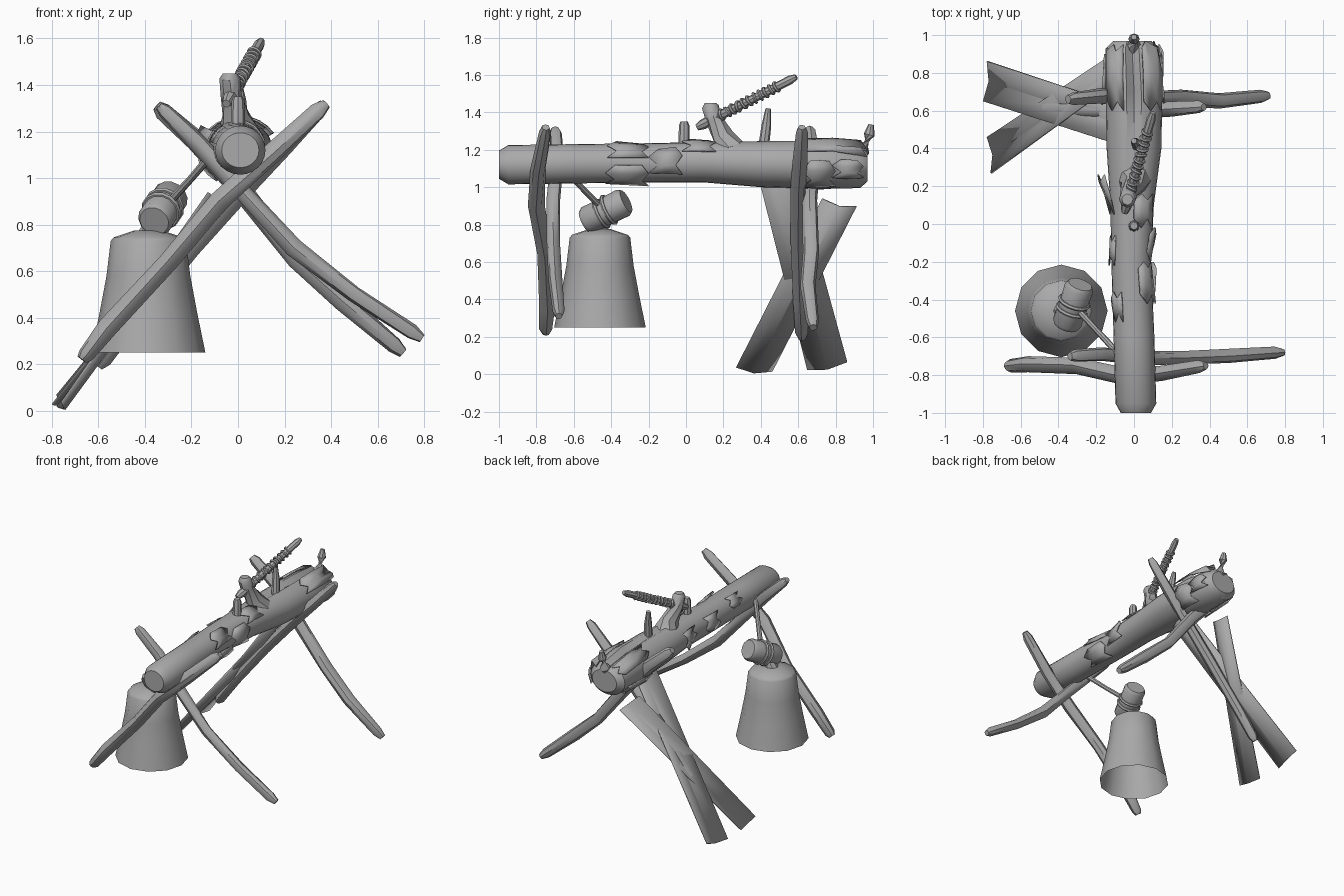
import bpy, bmesh, math, random
from mathutils import Vector

random.seed(4)
cube = bpy.data.objects.get("Cube")
if cube:
    bpy.data.objects.remove(cube, do_unlink=True)

GREY = (0.4, 0.4, 0.4, 1)
mat = bpy.data.materials.new("plain grey")
mat.use_nodes = True
mat.diffuse_color = GREY
mat.node_tree.nodes["Principled BSDF"].inputs["Base Color"].default_value = GREY


def finish(name, bm, angle=40, recalc=True):
    if recalc:
        bmesh.ops.recalc_face_normals(bm, faces=bm.faces)
    mesh = bpy.data.meshes.new(name)
    bm.to_mesh(mesh)
    bm.free()
    mesh.materials.append(mat)
    ob = bpy.data.objects.new(name, mesh)
    bpy.context.collection.objects.link(ob)
    bpy.ops.object.select_all(action='DESELECT')
    ob.select_set(True)
    bpy.context.view_layer.objects.active = ob
    bpy.ops.object.shade_smooth_by_angle(angle=math.radians(angle))
    return ob


def bridge(bm, rings, cap_start=True, cap_end=True):
    n = len(rings[0])
    for a, b in zip(rings, rings[1:]):
        for i in range(n):
            bm.faces.new((a[i], a[(i + 1) % n], b[(i + 1) % n], b[i]))
    if cap_start:
        bm.faces.new(rings[0][::-1])
    if cap_end:
        bm.faces.new(rings[-1])


def tube(name, pts, radii, sides=8, wobble=0.0):
    """Round bar through points, one radius per point."""
    pts = [Vector(p) for p in pts]
    bm = bmesh.new()
    rings = []
    for i, p in enumerate(pts):
        d = (pts[min(i + 1, len(pts) - 1)] - pts[max(i - 1, 0)]).normalized()
        ref = Vector((0, 0, 1)) if abs(d.z) < 0.9 else Vector((0, 1, 0))
        u = d.cross(ref).normalized()
        v = d.cross(u)
        ring = []
        for k in range(sides):
            t = math.tau * k / sides
            r = radii[i] * (1 + random.uniform(-wobble, wobble))
            ring.append(bm.verts.new(p + r * (math.cos(t) * u + math.sin(t) * v)))
        rings.append(ring)
    bridge(bm, rings)
    return finish(name, bm)


def stick(name, ends, r=0.04):
    """Crooked branch with narrowed tips; ends lists its bend points."""
    a, b = Vector(ends[0]), Vector(ends[1])
    y, z = Vector(ends[-2]), Vector(ends[-1])
    pts = [a, a.lerp(b, 0.15)] + [Vector(p) for p in ends[1:-1]] + [z.lerp(y, 0.15), z]
    radii = [r * 0.55, r * 0.85] + [r] * (len(ends) - 2) + [r * 0.85, r * 0.5]
    return tube(name, pts, radii, wobble=0.1)


# Log: stations of (y, centre x, centre z, half width, half height)
LOG = [(-1, .01, 1.12, .08, .075), (-.95, .01, 1.12, .108, .105), (-.6, .0, 1.125, .108, .105),
       (-.2, -.015, 1.13, .105, .105), (.1, -.01, 1.135, .115, .11), (.4, 0, 1.125, .145, .125),
       (.7, 0, 1.12, .15, .13), (.93, -.01, 1.11, .14, .115), (.97, -.01, 1.11, .1, .08)]


def log_point(y, t, scale=1.0):
    for a, b in zip(LOG, LOG[1:]):
        if y <= b[0] or b is LOG[-1]:
            f = min(max((y - a[0]) / (b[0] - a[0]), 0), 1)
            x, z, w, h = (a[i] + (b[i] - a[i]) * f for i in range(1, 5))
            return Vector((x + scale * w * math.cos(t), y, z + scale * h * math.sin(t)))


bm = bmesh.new()
rings = []
SIDES = 24
for s in LOG:
    ring = []
    for k in range(SIDES):
        # a split along the top deepens toward the rear
        split = 0.3 * min(max(s[0], 0) * 1.6, 1) if k == SIDES // 4 else 0
        ring.append(bm.verts.new(log_point(s[0], math.tau * k / SIDES, 1 - split)))
    rings.append(ring)
bridge(bm, rings)
finish("log", bm)


def bark(name, y0, y1, deg0, deg1, lift0=1.04, lift1=1.1):
    """Ragged curved flake lying on the log."""
    bm = bmesh.new()
    cols = []
    for i in range(4):
        t = math.radians(deg0 + (deg1 - deg0) * i / 3)
        jag = 0.05 * (i % 2)
        ys = (y0 + jag, (y0 + y1) / 2, y1 - jag * 0.7)
        cols.append([bm.verts.new(log_point(y, t, s))
                     for y, s in zip(ys, (lift0, (lift0 + lift1) / 2, lift1))])
    for a, b in zip(cols, cols[1:]):
        for j in range(2):
            bm.faces.new((a[j], b[j], b[j + 1], a[j + 1]))
    ob = finish(name, bm)
    mod = ob.modifiers.new("thickness", 'SOLIDIFY')
    mod.thickness = 0.008


for i, flake in enumerate([
        (-.43, -.2, -70, -5, 1.05, 1.2), (-.42, -.2, 15, 70, 1.2, 1.05),
        (-.2, -.02, -30, 40, 1.05, 1.2), (-.02, .16, 30, 85, 1.15, 1.05),
        (-.22, -.06, 140, 200, 1.15, 1.05), (.05, .26, 145, 190, 1.05, 1.45),
        (-.52, -.36, 120, 165, 1.04, 1.12), (.62, .8, -60, 10, 1.12, 1.04),
        (.78, .95, -30, 15, 1.04, 1.15), (.63, .9, 195, 240, 1.15, 1.05),
        (.6, .97, 30, 72, 1.15, 1.35), (.6, .95, 110, 150, 1.1, 1.15)]):
    bark(f"bark_flake_{i + 1}", *flake)

# Crossed support sticks, front and rear
stick("front_right_leg", [(-.67, -.75, .22), (-.56, -.74, .36), (-.3, -.75, .64), (-.08, -.8, .9),
                          (.14, -.79, 1.1), (.38, -.75, 1.32)], .042)
stick("front_left_leg", [(-.34, -.7, 1.31), (-.17, -.69, 1.15), (.03, -.71, .93), (.24, -.71, .7),
                         (.5, -.7, .5), (.79, -.68, .31)], .038)
stick("rear_right_leg", [(-.6, .62, .19), (-.45, .61, .39), (-.2, .6, .7), (.05, .6, .98),
                         (.2, .61, 1.13), (.37, .62, 1.32)], .038)
stick("rear_left_leg", [(-.35, .66, 1.31), (-.18, .68, 1.16), (.03, .66, .93), (.25, .67, .65),
                        (.45, .65, .47), (.71, .68, .25)], .042)


# Leaning boards behind the rear sticks
def board(name, corners):
    a, b, c, d = (Vector(p) for p in corners)
    bm = bmesh.new()
    sag = Vector((0.02, 0, -0.02))
    rows = [[bm.verts.new(p) for p in (s, (s + e) / 2 + sag, e)]
            for s, e in ((a, b), (a.lerp(d, .5), b.lerp(c, .5)), (d, c))]
    for p, q in zip(rows, rows[1:]):
        for j in range(2):
            bm.faces.new((p[j], p[j + 1], q[j + 1], q[j]))
    ob = finish(name, bm, 20)
    ob.modifiers.new("thickness", 'SOLIDIFY').thickness = 0.01


board("board_inner", [(-.76, .27, .04), (-.78, .46, .02), (-.1, .91, .9), (-.13, .73, .94)])
board("board_outer", [(-.8, .65, .03), (-.78, .86, .07), (0, .6, 1.02), (-.02, .4, 1.02)])

# Open bell with a shallow crown
bm = bmesh.new()
rings = [[bm.verts.new((-.385 + r * math.cos(math.tau * k / 12), -.46 + r * math.sin(math.tau * k / 12), z))
          for k in range(12)]
         for r, z in ((.245, .25), (.21, .42), (.18, .58), (.162, .73), (.15, .745), (.06, .775))]
bridge(bm, rings, cap_start=False)
finish("bell", bm)

# Block, its binding and the hanger that ties it to the log
start, end = Vector((-.36, -.54, .815)), Vector((-.285, -.32, .925))
tube("hanging_block", [start.lerp(end, f) for f in (0, .08, .5, .92, 1)],
     [.065, .078, .075, .078, .065], 14)
tube("hanger", [(-.31, -.44, .88), (-.2, -.56, 1.0), (-.08, -.69, 1.14)], [.018, .016, .018])
tube("bell_loop", [(-.385, -.46, .75), (-.36, -.45, .82)], [.05, .03])


def binding(name, centre, axis, r, thick):
    bpy.ops.mesh.primitive_torus_add(major_radius=r, minor_radius=thick, major_segments=14,
                                     minor_segments=6, location=centre)
    ob = bpy.context.object
    ob.name = name
    ob.rotation_euler = axis.to_track_quat('Z', 'Y').to_euler()
    ob.data.materials.append(mat)
    bpy.ops.object.shade_smooth_by_angle()


for i, f in enumerate((.4, .58)):
    binding(f"block_binding_{i + 1}", start.lerp(end, f), end - start, .077, .012)

# Pegs and stubs standing on the log
tube("front_peg", [(0, -.01, 1.18), (0, -.01, 1.33), (0, -.01, 1.35)], [.032, .028, .02])
tube("rear_peg", [(.02, .41, 1.18), (.01, .43, 1.33), (0, .44, 1.42)], [.03, .026, .015])
tube("end_peg", [(0, .88, 1.12), (0, .95, 1.2), (0, .98, 1.28), (0, .99, 1.335)],
     [.035, .035, .03, .015])
tube("branch_stub", [(0, .23, 1.2), (-.01, .2, 1.27), (-.03, .15, 1.36), (-.035, .13, 1.43),
                     (-.035, .13, 1.45)], [.09, .06, .045, .045, .03])

# Handle bound with cord
start, end = Vector((-.05, .06, 1.32)), Vector((.1, .59, 1.59))
tube("handle", [start.lerp(end, f) for f in (0, .06, .5, .94, 1)], [.018, .028, .022, .024, .015])
for i in range(13):
    tilt = Vector((random.uniform(-.15, .15), 0, random.uniform(-.15, .15)))
    binding(f"handle_cord_{i + 1}", start.lerp(end, .14 + .055 * i), end - start + tilt, .025, .009)
